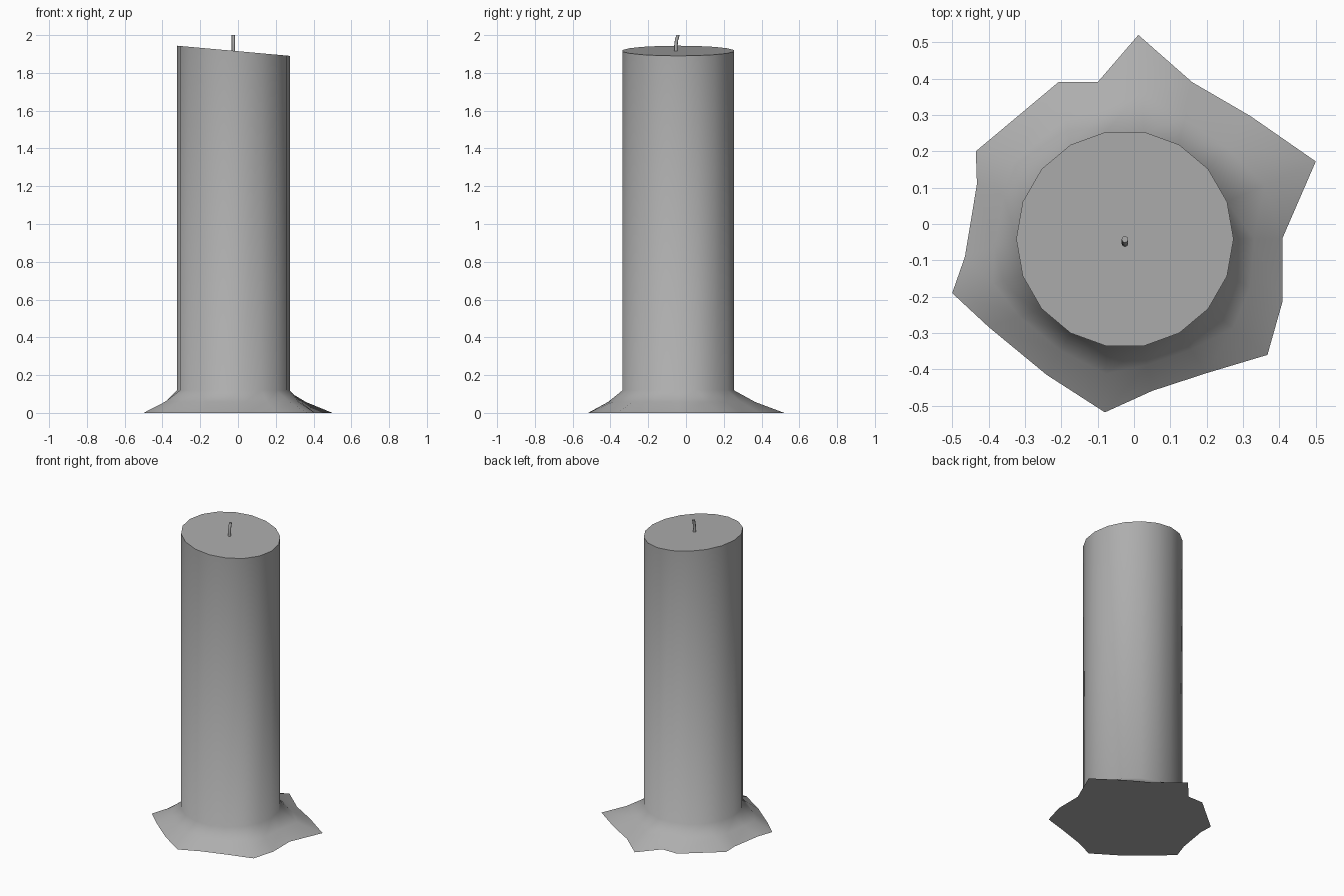
import bpy, bmesh, math

if "Cube" in bpy.data.objects:
    bpy.data.objects.remove(bpy.data.objects["Cube"])

CX, CY, R, N = -0.025, -0.041, 0.299, 18

grey = bpy.data.materials.new("grey_wax")
grey.diffuse_color = (0.42, 0.42, 0.42, 1)
grey.use_nodes = True
grey.node_tree.nodes["Principled BSDF"].inputs["Base Color"].default_value = grey.diffuse_color


def make_object(name, rings):
    """Skin a stack of equal-sized vertex rings, capped at both ends."""
    bm = bmesh.new()
    loops = [[bm.verts.new(p) for p in ring] for ring in rings]
    n = len(loops[0])
    for a, b in zip(loops, loops[1:]):
        for i in range(n):
            j = (i + 1) % n
            bm.faces.new((a[i], a[j], b[j], b[i]))
    bm.faces.new(loops[0][::-1])
    bm.faces.new(loops[-1])
    mesh = bpy.data.meshes.new(name)
    bm.to_mesh(mesh)
    bm.free()
    mesh.materials.append(grey)
    obj = bpy.data.objects.new(name, mesh)
    bpy.context.collection.objects.link(obj)
    bpy.ops.object.select_all(action='DESELECT')
    obj.select_set(True)
    bpy.context.view_layer.objects.active = obj
    bpy.ops.object.shade_smooth_by_angle(angle=math.radians(60))
    return obj


# Candle body with a slanted top and an irregular pool of melted wax at the foot
foot = [(0.408, -0.04), (0.5, 0.172), (0.32, 0.297), (0.16, 0.39), (0.012, 0.52),
        (-0.1, 0.39), (-0.208, 0.39), (-0.435, 0.2), (-0.432, 0.11), (-0.465, -0.09),
        (-0.5, -0.19), (-0.4, -0.283), (-0.24, -0.415), (-0.08, -0.518), (0.05, -0.459),
        (0.2, -0.41), (0.367, -0.36), (0.408, -0.215)]
circle = [(CX + R * math.cos(math.tau * i / N), CY + R * math.sin(math.tau * i / N))
          for i in range(N)]
t = 0.42
skirt = [(c[0] + (f[0] - c[0]) * t, c[1] + (f[1] - c[1]) * t) for c, f in zip(circle, foot)]
make_object("candle", [
    [(x, y, 0) for x, y in foot],
    [(x, y, 0.058) for x, y in skirt],
    [(x, y, 0.12) for x, y in circle],
    [(x, y, 1.917 - 0.09 * (x - CX)) for x, y in circle],
])

# Wick, bending slightly toward the back
path = [(-0.053, 1.9), (-0.054, 1.94), (-0.05, 1.975), (-0.042, 2.0)]
make_object("wick", [
    [(CX + 0.009 * math.cos(math.tau * i / 8), y + 0.009 * math.sin(math.tau * i / 8), z)
     for i in range(8)] for y, z in path])
